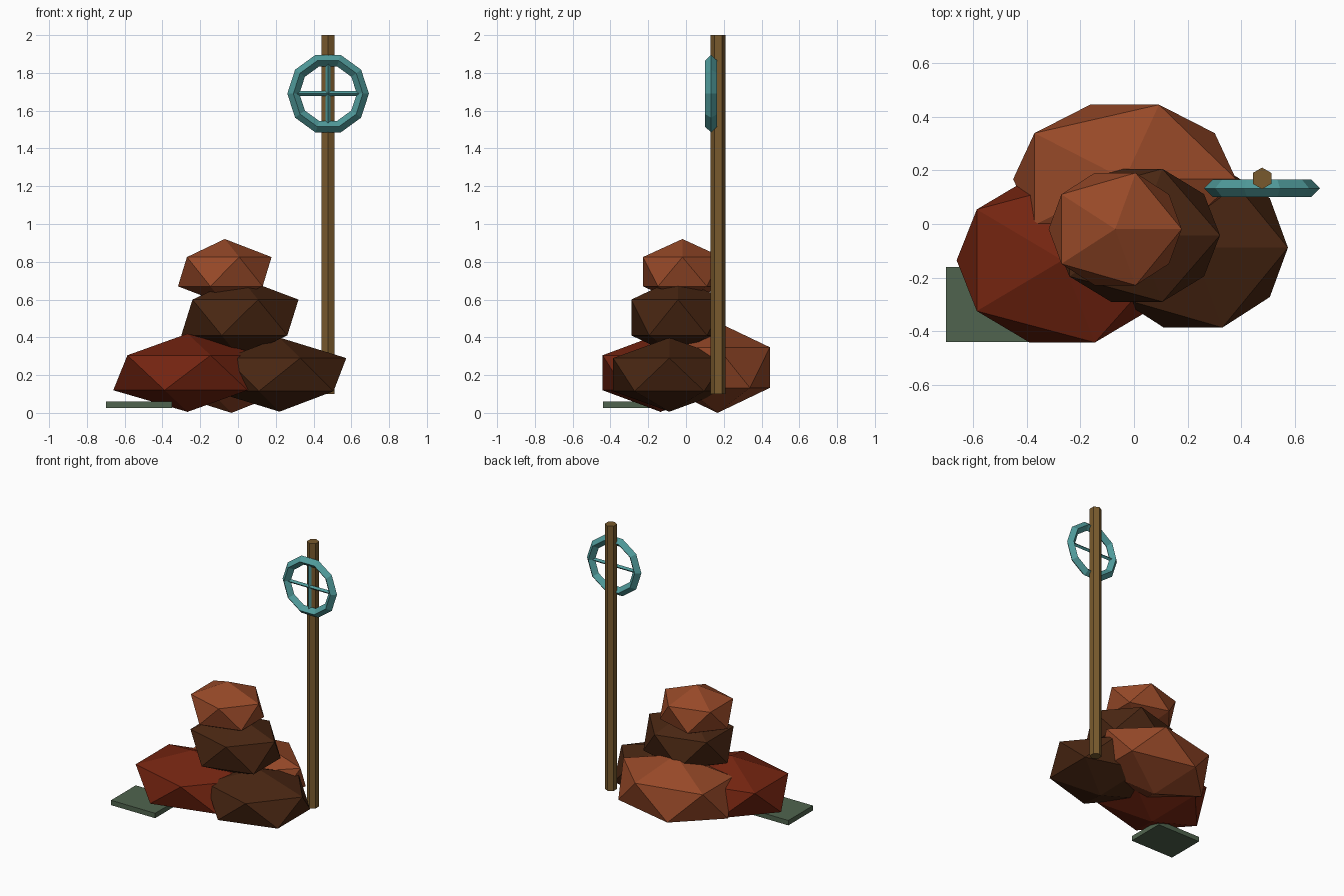
import bpy
import math

if "Cube" in bpy.data.objects:
    bpy.data.objects.remove(bpy.data.objects["Cube"])


def lin(c):
    c /= 255
    return c / 12.92 if c <= 0.04045 else ((c + 0.055) / 1.055) ** 2.4


def material(name, r, g, b):
    m = bpy.data.materials.new(name)
    m.diffuse_color = (lin(r), lin(g), lin(b), 1)
    m.use_nodes = True
    m.node_tree.nodes["Principled BSDF"].inputs["Base Color"].default_value = m.diffuse_color
    return m


orange = material("orange_rock", 151, 73, 40)
red = material("red_rock", 116, 36, 16)
brown = material("dark_brown_rock", 73, 38, 18)
wood = material("wood", 121, 90, 45)
teal = material("teal_metal", 80, 155, 155)
green = material("moss_green", 80, 100, 78)


def finish(name, mat, scale=None):
    ob = bpy.context.object
    ob.name = name
    if scale:
        ob.scale = scale
    ob.data.materials.append(mat)
    return ob


# Rock pile: stretched icosahedra
rocks = [
    ("left_rock", red, (-0.267, -0.135, 0.2125), (0.44, 0.36, 0.207)),
    ("right_rock", brown, (0.22, -0.088, 0.2025), (0.395, 0.35, 0.196)),
    ("back_rock", orange, (-0.035, 0.167, 0.24), (0.464, 0.326, 0.24)),
    ("middle_rock", brown, (0.01, -0.042, 0.505), (0.347, 0.291, 0.212)),
    ("top_rock", orange, (-0.07, -0.019, 0.7475), (0.277, 0.246, 0.173)),
]
for name, mat, loc, size in rocks:
    bpy.ops.mesh.primitive_ico_sphere_add(subdivisions=1, radius=1, location=loc)
    finish(name, mat, size)

# Flat slab at the front left corner
bpy.ops.mesh.primitive_cube_add(size=1, location=(-0.525, -0.3, 0.043))
finish("ground_slab", green, (0.35, 0.28, 0.035))

# Hexagonal pole
bpy.ops.mesh.primitive_cylinder_add(vertices=6, radius=0.04, depth=1.9,
                                    location=(0.477, 0.17, 1.05))
finish("pole", wood)

# Ring with crossed spokes on the front of the pole
hub = (0.477, 0.133, 1.69)
bpy.ops.mesh.primitive_torus_add(major_segments=10, minor_segments=4,
                                 major_radius=0.184, minor_radius=0.032,
                                 location=hub, rotation=(math.pi / 2, 0, 0))
finish("ring", teal)
for name, angle in (("vertical_spoke", 0), ("horizontal_spoke", math.pi / 2)):
    bpy.ops.mesh.primitive_cylinder_add(vertices=4, radius=0.013, depth=0.35,
                                        location=hub, rotation=(0, angle, 0))
    finish(name, teal)
